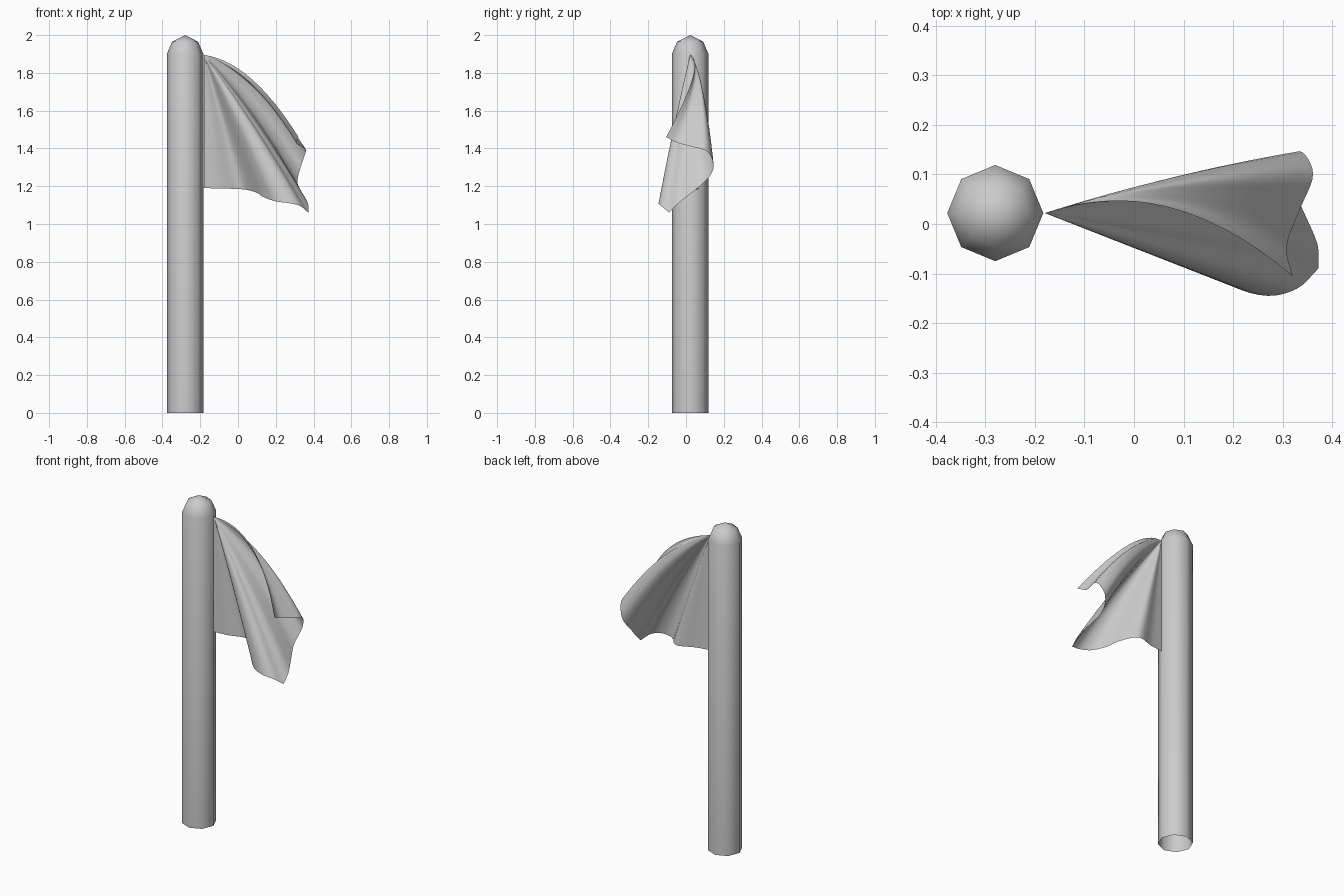
import bpy, bmesh, math
from mathutils import Vector

if "Cube" in bpy.data.objects:
    bpy.data.objects.remove(bpy.data.objects["Cube"])

grey = bpy.data.materials.new("plain_grey")
grey.diffuse_color = (0.6, 0.6, 0.6, 1)
grey.use_nodes = True
grey.node_tree.nodes["Principled BSDF"].inputs["Base Color"].default_value = grey.diffuse_color


def make_object(name, bm):
    for f in bm.faces:
        f.smooth = True
    mesh = bpy.data.meshes.new(name)
    bm.to_mesh(mesh)
    bm.free()
    mesh.materials.append(grey)
    obj = bpy.data.objects.new(name, mesh)
    bpy.context.collection.objects.link(obj)
    return obj


def spline(pts, steps):
    """Smooth curve through the points."""
    out = []
    for i in range(len(pts) - 1):
        b, c = pts[i], pts[i + 1]
        a = pts[i - 1] if i else b * 2 - c
        d = pts[i + 2] if i + 2 < len(pts) else c * 2 - b
        for k in range(steps):
            t = k / steps
            out.append(0.5 * (2 * b + (c - a) * t + (2 * a - 5 * b + 4 * c - d) * t**2
                              + (3 * b - a - 3 * c + d) * t**3))
    return out + [pts[-1]]


# Pole: eight-sided open tube with a rounded tip
bm = bmesh.new()
cx, cy, sides = -0.28, 0.022, 8
rings = []
for r, z in [(0.097, 0), (0.097, 1.9), (0.069, 1.965)]:
    rings.append([bm.verts.new((cx + r * math.cos(math.tau * i / sides),
                                cy + r * math.sin(math.tau * i / sides), z))
                  for i in range(sides)])
for lo, hi in zip(rings, rings[1:]):
    for i in range(sides):
        j = (i + 1) % sides
        bm.faces.new((lo[i], lo[j], hi[j], hi[i]))
tip = bm.verts.new((cx, cy, 2))
for i in range(sides):
    bm.faces.new((rings[-1][i], rings[-1][(i + 1) % sides], tip))
make_object("pole", bm)

# Flag: folds fan out from the upper pole corner to the wavy outer hem
apex = Vector((-0.18, 0.022, 1.895))
bottom_hem = [(-0.18, 0.022, 1.19), (-0.09, 0.035, 1.188), (0.0, 0.066, 1.185),
              (0.05, 0.045, 1.18), (0.1, -0.02, 1.165), (0.14, -0.07, 1.14),
              (0.2, -0.125, 1.12), (0.27, -0.145, 1.11), (0.33, -0.13, 1.095)]
free_hem = [(0.372, -0.09, 1.06), (0.37, -0.04, 1.11), (0.34, 0.03, 1.165),
            (0.315, 0.09, 1.215), (0.32, 0.13, 1.26), (0.335, 0.147, 1.31),
            (0.355, 0.125, 1.37), (0.36, 0.09, 1.395), (0.335, 0.03, 1.41),
            (0.308, -0.045, 1.43), (0.32, -0.105, 1.46)]
lower = [Vector(p) for p in bottom_hem + free_hem[:1]]
side = [Vector(p) for p in free_hem]
hem = spline(lower, 4)[:-1] + spline(side, 4)
n_lower, n_side = 4 * len(bottom_hem), 4 * (len(free_hem) - 1)

bm = bmesh.new()
apex_vert = bm.verts.new(apex)
rows, steps = [], 16
for i, end in enumerate(hem):
    t = max(0, (i - n_lower) / n_side)
    lift = 0.03 * min(1, i / n_lower) + 0.062 * t   # cloth billows up toward the top edge
    push = 0.075 * t**3
    row = [apex_vert]
    for k in range(1, steps + 1):
        s = k / steps
        bow = 4 * s * (1 - s)
        p = apex.lerp(end, s) + Vector((0, push, lift)) * bow
        row.append(bm.verts.new(p))
    rows.append(row)
for a, b in zip(rows, rows[1:]):
    bm.faces.new((apex_vert, a[1], b[1]))
    for k in range(1, steps):
        bm.faces.new((a[k], a[k + 1], b[k + 1], b[k]))
make_object("flag", bm)
